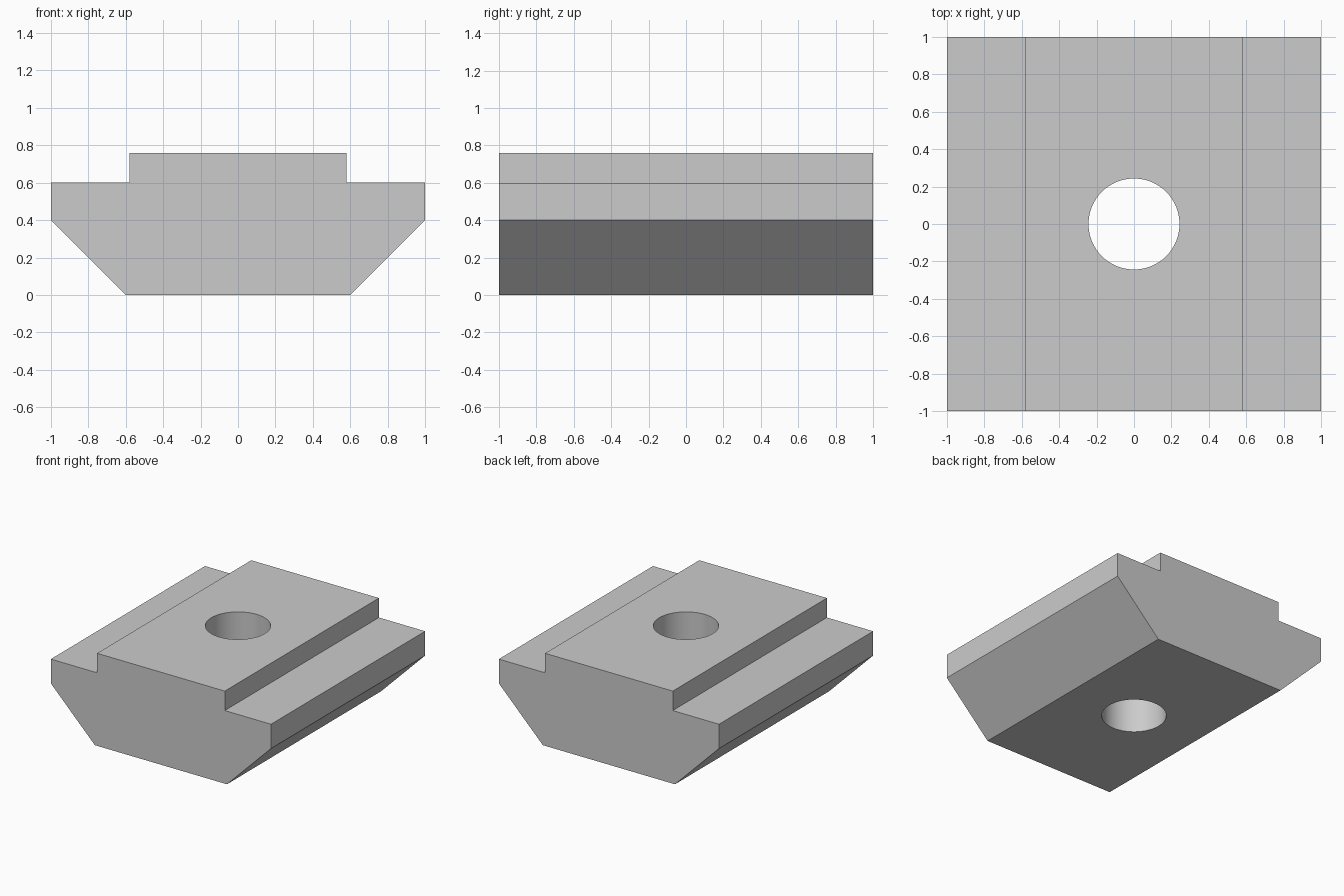
import bpy
import bmesh
from mathutils import Vector

default_cube = bpy.data.objects.get("Cube")
if default_cube:
    bpy.data.objects.remove(default_cube, do_unlink=True)

# Plain grey metal
metal = bpy.data.materials.new("grey_metal")
metal.use_nodes = True
colour = (0.6, 0.6, 0.6, 1)
metal.diffuse_color = colour
metal.node_tree.nodes["Principled BSDF"].inputs["Base Color"].default_value = colour

# Nut body: mirrored half profile, extruded from front to back
half = [(0.6, 0), (1, 0.4), (1, 0.6), (0.58, 0.6), (0.58, 0.76)]
profile = half + [(-x, z) for x, z in reversed(half)]
bm = bmesh.new()
front = bm.faces.new([bm.verts.new((x, -1, z)) for x, z in profile])
extruded = bmesh.ops.extrude_face_region(bm, geom=[front], use_keep_orig=True)["geom"]
back_verts = [v for v in extruded if isinstance(v, bmesh.types.BMVert)]
bmesh.ops.translate(bm, verts=back_verts, vec=Vector((0, 2, 0)))
bmesh.ops.recalc_face_normals(bm, faces=bm.faces)
mesh = bpy.data.meshes.new("slot_nut_body")
bm.to_mesh(mesh)
bm.free()
body = bpy.data.objects.new("slot_nut_body", mesh)
bpy.context.collection.objects.link(body)
mesh.materials.append(metal)

# Round through hole
bpy.ops.mesh.primitive_cylinder_add(vertices=64, radius=0.243, depth=2, location=(0, 0, 0.4))
cutter = bpy.context.object
cutter.name = "hole_cutter"
cutter.hide_render = True
cutter.data.materials.append(metal)

hole = body.modifiers.new("bolt_hole", "BOOLEAN")
hole.operation = "DIFFERENCE"
hole.solver = "EXACT"
hole.object = cutter

bpy.ops.object.select_all(action="DESELECT")
body.select_set(True)
bpy.context.view_layer.objects.active = body
bpy.ops.object.modifier_apply(modifier=hole.name)
bpy.data.objects.remove(cutter, do_unlink=True)

# Smooth hole wall, crisp edges elsewhere
bpy.ops.object.shade_smooth_by_angle(angle=0.5)
